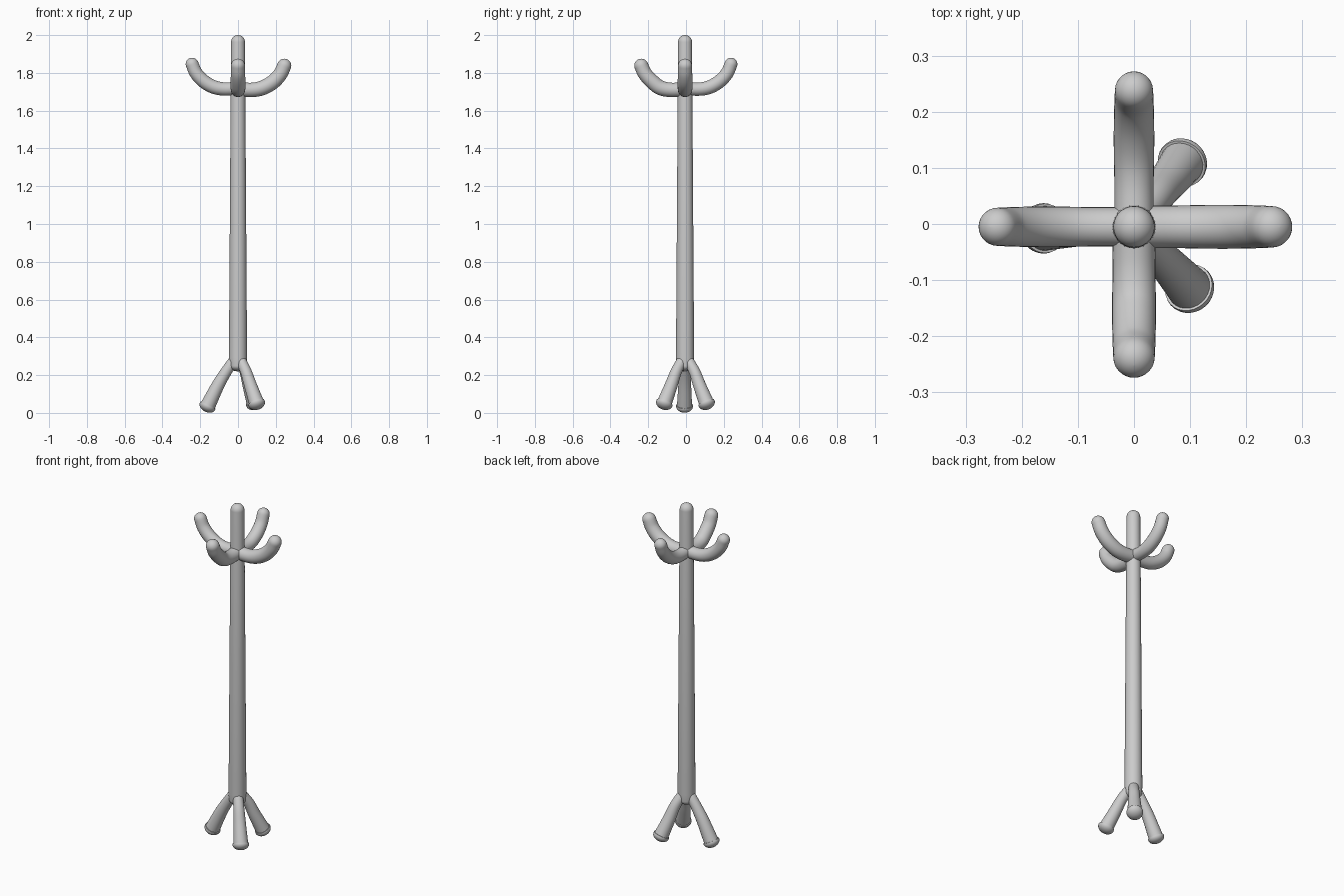
import bpy, bmesh, math
from mathutils import Vector

if "Cube" in bpy.data.objects:
    bpy.data.objects.remove(bpy.data.objects["Cube"])

CENTRE = Vector((0, -0.005, 0))
SIDES = 28


def cap(p, d, r, height, steps=8):
    """Rounded end: (point, radius) rings continuing along direction d."""
    out = []
    for i in range(1, steps + 1):
        a = math.pi / 2 * i / steps
        out.append((p + d * height * math.sin(a), max(r * math.cos(a), 0.0008)))
    return out


def smooth_path(pts, steps=7):
    """Catmull-Rom sampling of (radial, z, radius) points."""
    v = [Vector(p) for p in pts]
    v = [2 * v[0] - v[1]] + v + [2 * v[-1] - v[-2]]
    out = []
    for i in range(1, len(v) - 2):
        a, b, c, d = v[i - 1:i + 3]
        for k in range(steps):
            t = k / steps
            out.append(0.5 * (2 * b + (c - a) * t + (2 * a - 5 * b + 4 * c - d) * t * t
                              + (3 * b - a - 3 * c + d) * t ** 3))
    return out + [v[-2]]


def sweep(name, rings, azimuth, axis=None):
    """Skin round rings (2D point, radius) lying in the vertical plane at azimuth."""
    a = math.radians(azimuth)
    out, side, up = Vector((math.cos(a), math.sin(a), 0)), Vector((-math.sin(a), math.cos(a), 0)), Vector((0, 0, 1))
    bm = bmesh.new()
    loops = []
    for i, (p, r) in enumerate(rings):
        t = axis or (rings[min(i + 1, len(rings) - 1)][0] - rings[max(i - 1, 0)][0]).normalized()
        n = out * -t.y + up * t.x
        c = CENTRE + out * p.x + up * p.y
        loops.append([bm.verts.new(c + (n * math.cos(q) + side * math.sin(q)) * r)
                      for q in (2 * math.pi * k / SIDES for k in range(SIDES))])
    for l0, l1 in zip(loops, loops[1:]):
        for k in range(SIDES):
            j = (k + 1) % SIDES
            bm.faces.new((l0[k], l0[j], l1[j], l1[k]))
    bm.faces.new(loops[0])
    bm.faces.new(loops[-1])
    bmesh.ops.recalc_face_normals(bm, faces=bm.faces)
    me = bpy.data.meshes.new(name)
    bm.to_mesh(me)
    bm.free()
    ob = bpy.data.objects.new(name, me)
    bpy.context.collection.objects.link(ob)
    bpy.ops.object.select_all(action='DESELECT')
    ob.select_set(True)
    bpy.context.view_layer.objects.active = ob
    bpy.ops.object.shade_smooth_by_angle(angle=math.radians(40))


def tube(name, pts, azimuth, round_start=False, round_end=False):
    s = smooth_path(pts)
    rings = [(Vector((q.x, q.y)), q.z) for q in s]
    p0, p1 = rings[0], rings[-1]
    d0 = (p0[0] - rings[1][0]).normalized()
    d1 = (p1[0] - rings[-2][0]).normalized()
    if round_start:
        rings = cap(p0[0], d0, p0[1], p0[1])[::-1] + rings
    if round_end:
        rings += cap(p1[0], d1, p1[1], p1[1])
    sweep(name, rings, azimuth)
    return p1[0], d1


# Tapered pole with domed ends
up = Vector((0, 1))
low, high = Vector((0, 0.25)), Vector((0, 1.963))
sweep("pole", cap(low, -up, 0.046, 0.03)[::-1] + [(low, 0.046), (Vector((0, 0.29)), 0.048), (high, 0.037)]
      + cap(high, up, 0.037, 0.037), 0, up)

# Four upturned hooks: azimuth, base height, reach, tip height, thickness
for label, az, z, reach, tip, r in (("right", 0, 1.709, 0.249, 1.838, 0.038),
                                    ("back", 90, 1.713, 0.247, 1.846, 0.035),
                                    ("left", 180, 1.714, 0.247, 1.846, 0.035),
                                    ("front", 270, 1.709, 0.236, 1.838, 0.038)):
    tube("hook_" + label, [(0, z + 0.004, r), (0.075, z + 0.001, r), (0.13, z + 0.012, r + 0.001),
                           (reach - 0.065, z + 0.042, r + 0.001), (reach - 0.025, z + 0.085, r),
                           (reach - 0.004, tip, r - 0.001)], az, round_end=True)

# Three splayed legs, each with a flattened rounded foot
for label, az, reach, z in (("left", 181, 0.161, 0.036),
                            ("back_right", 53, 0.143, 0.050),
                            ("front_right", -48, 0.148, 0.050)):
    end, d = tube("leg_" + label, [(0.03, 0.267, 0.028), (0.065, 0.215, 0.030),
                                   (0.04 + (reach - 0.04) * 0.55, 0.145, 0.034),
                                   (reach, z, 0.040)], az, round_start=True)
    foot = [(end - d * 0.006, 0.040), (end - d * 0.006, 0.044), (end, 0.045)]
    sweep("foot_" + label, foot + cap(end, d, 0.045, 0.032), az, d)
